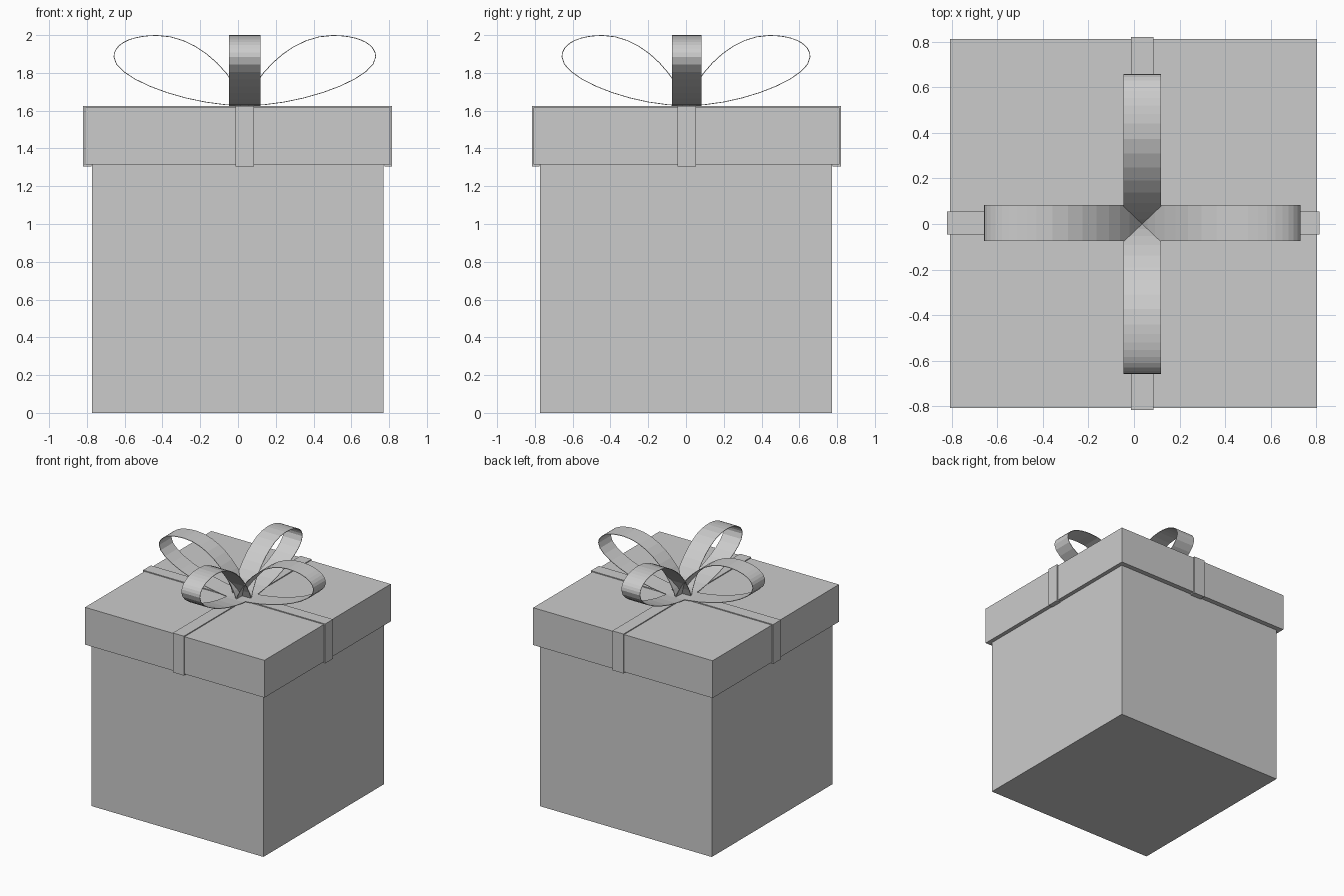
import bpy
from mathutils import Vector
from mathutils.geometry import interpolate_bezier

if "Cube" in bpy.data.objects:
    bpy.data.objects.remove(bpy.data.objects["Cube"])


def box(name, lo, hi):
    bpy.ops.mesh.primitive_cube_add(size=1)
    ob = bpy.context.object
    ob.name = name
    ob.location = [(a + b) / 2 for a, b in zip(lo, hi)]
    ob.scale = [b - a for a, b in zip(lo, hi)]


def ribbon(name, path, axis, centre, width, thick):
    """Sweep a path of (distance, height) points into a flat band running along x or y."""
    verts, faces = [], []
    for d, z in path:
        for side in (-width / 2, width / 2):
            c = centre + side
            verts.append((d, c, z) if axis == 'x' else (c, d, z))
    for i in range(len(path) - 1):
        a = 2 * i
        faces.append((a, a + 1, a + 3, a + 2))
    me = bpy.data.meshes.new(name)
    me.from_pydata(verts, [], faces)
    ob = bpy.data.objects.new(name, me)
    bpy.context.collection.objects.link(ob)
    mod = ob.modifiers.new("thickness", 'SOLIDIFY')
    mod.thickness = thick
    mod.offset = 0
    mod.use_even_offset = True


# Box body and overhanging lid
box("box_body", (-0.773, -0.773, 0), (0.77, 0.773, 1.33))
box("box_lid", (-0.808, -0.808, 1.315), (0.803, 0.813, 1.618))

# Flat straps folded over the lid and tucked under its rim
CX, CY = 0.036, 0.004
for axis, centre, lo, hi in (('x', CY, -0.816, 0.811), ('y', CX, -0.812, 0.817)):
    path = [(-0.775, 1.31), (lo, 1.31), (lo, 1.621), (hi, 1.621), (hi, 1.31), (0.775, 1.31)]
    ribbon("lid_strap_" + axis, path, axis, centre, 0.1, 0.009)

# Bow loop outline: (point, incoming handle, outgoing handle)
knots = [((0, 1.627), None, (0.30, 1.625)),
         ((0.693, 1.885), (0.693, 1.77), (0.693, 1.955)),
         ((0.465, 1.998), (0.60, 1.998), (0.25, 1.998)),
         ((0, 1.627), (0.06, 1.80), None)]
loop = []
for (p, _, h1), (q, h2, _) in zip(knots, knots[1:]):
    pts = interpolate_bezier(Vector(p), Vector(h1), Vector(h2), Vector(q), 10)
    loop += [(v[0], v[1]) for v in pts][1 if loop else 0:]

# Four bow loops, mirrored about the bow centre
for axis, origin, centre, width, scale in (('x', CX, CY, 0.158, 1.0), ('y', 0.0, CX, 0.166, 0.948)):
    for side, tag in ((1, "pos"), (-1, "neg")):
        path = [(origin + side * scale * d, z) for d, z in loop]
        ribbon(f"bow_loop_{axis}_{tag}", path, axis, centre, width, 0.004)
